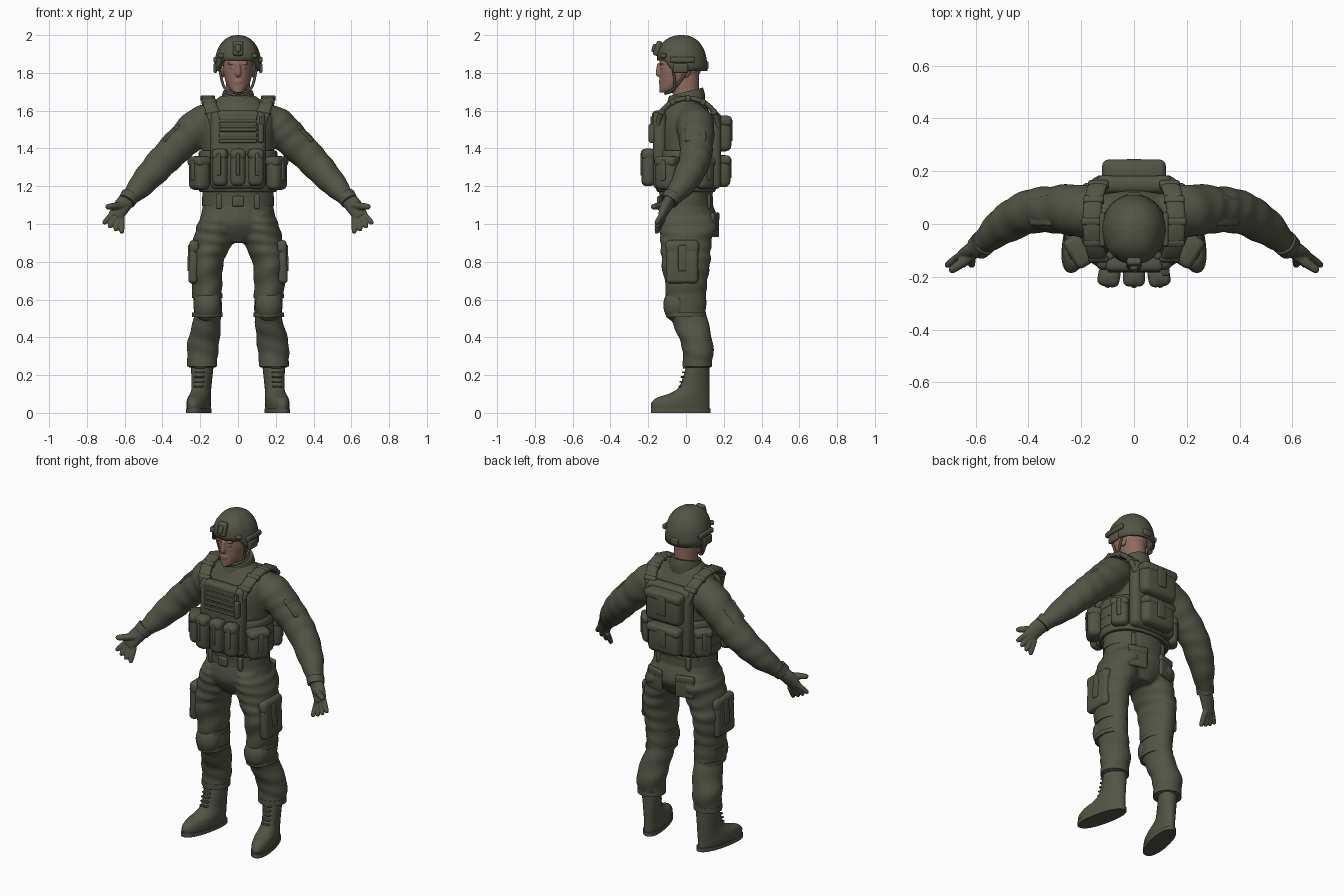
import bpy, bmesh, math
from mathutils import Vector, Matrix

cube = bpy.data.objects.get("Cube")
if cube:
    bpy.data.objects.remove(cube, do_unlink=True)


def material(name, colour):
    mat = bpy.data.materials.new(name)
    mat.use_nodes = True
    mat.diffuse_color = (*colour, 1)
    mat.node_tree.nodes["Principled BSDF"].inputs["Base Color"].default_value = (*colour, 1)
    return mat


olive = material("olive fabric", (.085, .09, .06))
skin = material("skin", (.27, .15, .115))


def spline(rings, steps):
    """Smoothly resample rings of centre, width radius and depth radius."""
    points = [rings[0], *rings, rings[-1]]
    out = []
    for a, b, c, d in zip(points, points[1:], points[2:], points[3:]):
        for k in range(steps):
            t = k / steps
            out.append(b + (c - a) * t / 2 + (a * 2 - b * 5 + c * 4 - d) * t * t / 2
                       + (b * 3 - a - c * 3 + d) * t ** 3 / 2)
    return out + [rings[-1]]


def loft(bm, rings, side=1, across=None, square=2, folds=0, steps=5, sides=24):
    """Closed tube; rings lie flat, or square to the path if an across axis is given."""
    rings = [Vector((r[0] * side, *r[1:], r[-1])[:5]) for r in rings]
    path = spline(rings, steps)
    loops = []
    for i, ring in enumerate(path):
        u, v = Vector((1, 0, 0)), Vector((0, 1, 0))
        if across:
            ahead, behind = path[min(i + 1, len(path) - 1)], path[max(i - 1, 0)]
            along = Vector((ahead - behind)[:3]).normalized()
            u = Vector(across).cross(along).normalized()
            v = along.cross(u)
        loop = []
        for k in range(sides):
            angle = math.tau * k / sides
            cosine, sine = math.cos(angle), math.sin(angle)
            crease = 1 + folds * math.sin(i * 1.3 + 2 * math.sin(angle + i * .2))
            x = math.copysign(abs(cosine) ** (2 / square), cosine) * ring[3] * crease
            y = math.copysign(abs(sine) ** (2 / square), sine) * ring[4] * crease
            loop.append(bm.verts.new(Vector(ring[:3]) + u * x + v * y))
        loops.append(loop)
    for low, high in zip(loops, loops[1:]):
        for k in range(sides):
            bm.faces.new((low[k - 1], low[k], high[k], high[k - 1]))
    bm.faces.new(loops[0][::-1])
    bm.faces.new(loops[-1])


def column(*profile, x=0, y=0, pin=0):
    """Rings from (height, width, depth); pin keeps the front or back edge in line."""
    return [(x, y + pin * depth, z, width, depth) for z, width, depth in profile]


def band(bm, at, width, depth, height, square=2):
    x, y, z = at
    ends = [(x, y, z + end * height / 2, width, depth) for end in (-1, 1)]
    loft(bm, ends, square=square, steps=1, sides=40)


def box(bm, at, size, bevel=.01, pitch=0, roll=0, yaw=0):
    old = set(bm.verts)
    verts = bmesh.ops.create_cube(bm, size=1)["verts"]
    bmesh.ops.scale(bm, vec=size, verts=verts)
    edges = list({edge for vert in verts for edge in vert.link_edges})
    bmesh.ops.bevel(bm, geom=edges, offset=min(bevel, min(size) * .4), segments=3,
                    profile=.5, affect="EDGES")
    place = Matrix.Translation(at)
    for angle, axis in ((yaw, "Z"), (roll, "Y"), (pitch, "X")):
        place = place @ Matrix.Rotation(math.radians(angle), 4, axis)
    bmesh.ops.transform(bm, matrix=place, verts=[v for v in bm.verts if v not in old])


def ball(bm, at, radii):
    place = Matrix.Translation(at) @ Matrix.Diagonal((*radii, 1))
    bmesh.ops.create_uvsphere(bm, u_segments=24, v_segments=16, radius=1, matrix=place)


def finish(name, bm, mat=olive, mirror=False, fuse=0, warp=None):
    if warp:
        for vert in bm.verts:
            vert.co = warp(vert.co)
    bmesh.ops.recalc_face_normals(bm, faces=bm.faces)
    mesh = bpy.data.meshes.new(name)
    bm.to_mesh(mesh)
    bm.free()
    mesh.materials.append(mat)
    mesh.shade_smooth()
    mesh.set_sharp_from_angle(angle=math.radians(50))
    part = bpy.data.objects.new(name, mesh)
    bpy.context.collection.objects.link(part)
    if fuse:
        remesh = part.modifiers.new("fuse", "REMESH")
        remesh.mode, remesh.voxel_size, remesh.use_smooth_shade = "VOXEL", fuse, True
        soften = part.modifiers.new("soften", "SMOOTH")
        soften.iterations, soften.factor = 4, .5
    if mirror:
        part.modifiers.new("mirror", "MIRROR")
    return part


def pouch(name, at, size, turn=0, tilt=0, mirror=False):
    """Rounded pouch with a lid and a closing strap on its outer face."""
    bm = bmesh.new()
    width, depth, height = size
    box(bm, (0, 0, 0), size, bevel=.03)
    box(bm, (0, 0, height * .34), (width * 1.05, depth * 1.08, height * .3), bevel=.025)
    box(bm, (0, -depth / 2, height * .08), (width * .25, .014, height * .6))
    place = (Matrix.Translation(at) @ Matrix.Rotation(math.radians(tilt), 4, "Y")
             @ Matrix.Rotation(math.radians(turn), 4, "Z"))
    finish(name, bm, mirror=mirror, warp=lambda co: place @ co)


# Trousers: pelvis and both legs fused
bm = bmesh.new()
loft(bm, [(0, .01, .9, .08, .1), (0, .01, .96, .19, .14), (0, .01, 1.02, .2, .16),
          (0, 0, 1.13, .18, .13)])
leg = [(.19, .06, .24, .075), (.185, .06, .36, .085), (.16, .01, .52, .073, .1),
       (.165, 0, .66, .08, .11), (.165, 0, .8, .09, .13), (.135, 0, .9, .105, .135),
       (.115, .01, 1, .1, .155), (.1, 0, 1.06, .08, .13)]
for side in (1, -1):
    loft(bm, leg, side, folds=.035, steps=7)
finish("trousers", bm, fuse=.009)

# Jacket: chest and both sleeves fused
bm = bmesh.new()
loft(bm, column((1.11, .19, .14), (1.35, .19, .15), (1.5, .2, .15), (1.58, .19, .13),
                (1.64, .14, .1), (1.68, .09, .08)))
sleeve = [(.1, .03, 1.57, .08), (.2, .05, 1.52, .1), (.3, .055, 1.43, .09),
          (.4, .045, 1.33, .083), (.5, -.01, 1.22, .07), (.58, -.08, 1.13, .042)]
for side in (1, -1):
    loft(bm, sleeve, side, across=(0, 1, 0), folds=.03, steps=7)
finish("jacket", bm, fuse=.009)

# Collar, higher at the back
bm = bmesh.new()
loft(bm, column((1.6, .1, .1), (1.66, .09, .1), (1.7, .08, .09)))
finish("collar", bm, warp=lambda co: Vector((co.x, co.y, co.z + co.y / 4)))

# Cuffs and gloved hands
bm = bmesh.new()
loft(bm, [(.57, -.07, 1.15, .05), (.59, -.09, 1.12, .047)], across=(0, 1, 0))
finish("cuff", bm, mirror=True)


def finger(bm, base, reach, radius):
    taper = ((0, 1), (.5, 1), (.9, .8), (1, .3))
    rings = [(*(Vector(base) + Vector(reach) * t), radius * scale) for t, scale in taper]
    loft(bm, rings, across=(0, 1, 0), sides=12)


bm = bmesh.new()
loft(bm, [(.57, -.08, 1.14, .04, .03), (.61, -.1, 1.1, .045, .03), (.65, -.13, 1.04, .04, .02)],
     across=(0, 1, 0))
for i in range(4):
    spread = math.radians(-48 - 14 * i)
    finger(bm, (.66 - .015 * i, -.12, 1.06 - .01 * i),
           (.08 * math.cos(spread), -.04, .08 * math.sin(spread)), .015)
finger(bm, (.6, -.11, 1.1), (.1, -.07, -.01), .019)
finish("glove", bm, mirror=True, fuse=.005)


# Boots, toes turned out
def toe_out(co):
    return Vector((co.x + (.06 - co.y) * .2, co.y, co.z))


bm = bmesh.new()
loft(bm, column((.02, .055, .154), (.05, .057, .155), (.08, .055, .14), (.1, .052, .11),
                (.14, .05, .08), (.26, .06, .06), x=.19, y=.125, pin=-1))
for i in range(5):
    box(bm, (.19, .006 * i - .03, .14 + .025 * i), (.05, .02, .01))
band(bm, (.19, -.028, .012), .057, .157, .024, square=2.3)
finish("boot", bm, mirror=True, warp=toe_out)

# Knee pads with straps, and trouser hems
bm = bmesh.new()
ball(bm, (.163, -.05, .57), (.073, .07, .09))
for height in (.52, .62):
    band(bm, (.163, 0, height), .08, .106, .025)
band(bm, (.19, .06, .26), .08, .078, .03)
finish("knee_pad_and_hem", bm, mirror=True)

# Pockets on thighs and upper sleeves, flat seat pockets
pouch("cargo_pocket", (.235, -.02, .8), (.17, .05, .23), turn=90, tilt=-2, mirror=True)
pouch("sleeve_pocket", (.35, .05, 1.48), (.11, .02, .12), turn=90, tilt=-45, mirror=True)
bm = bmesh.new()
box(bm, (.1, .153, .99), (.11, .02, .12), yaw=-16)
box(bm, (.1, .154, 1.04), (.115, .022, .04), yaw=-16)
finish("seat_pocket", bm, mirror=True)

# Belt with buckle and loops
bm = bmesh.new()
band(bm, (0, 0, 1.12), .19, .143, .05)
box(bm, (0, -.143, 1.12), (.06, .02, .055))
for x in (-.1, .1):
    for y in (-.12, .12):
        box(bm, (x, y, 1.12), (.03, .02, .08))
finish("belt", bm)

# Armour vest: waist band, front and back plates, webbing
bm = bmesh.new()
loft(bm, column((1.17, .2, .15), (1.2, .21, .16), (1.36, .21, .16), (1.39, .2, .15)), square=2.3)
for y in (-.14, .15):
    box(bm, (0, y, 1.39), (.29, .07, .41), bevel=.03)
box(bm, (0, -.15, 1.54), (.22, .06, .12), bevel=.02)
for i in range(5):
    box(bm, (0, -.178, 1.44 + i * .03), (.2, .01, .02))
for i in range(3):
    band(bm, (0, 0, 1.22 + i * .06), .212, .162, .02, square=2.3)
finish("armour_vest", bm)

# Padded shoulder straps arching front to back, with cross bars
bm = bmesh.new()
arch = []
for i in range(7):
    angle = math.pi * i / 6
    rise = math.sin(angle)
    spot = (.11 + .05 * rise, .01 - .16 * math.cos(angle), 1.52 + .145 * rise)
    arch.append((*spot, .014, .035))
    if 0 < i < 6:
        box(bm, spot, (.078, .03, .033), pitch=90 - math.degrees(angle))
loft(bm, arch, across=(1, 0, 0), square=3)
finish("shoulder_strap", bm, mirror=True)

# Pouches around the vest
for place, label in zip((-1, 0, 1), ("right", "middle", "left")):
    pouch(label + "_magazine_pouch", (place * .095, -.2, 1.3), (.08, .07, .2), turn=place * 10)
pouch("side_front_pouch", (.205, -.1, 1.27), (.12, .08, .18), turn=58, mirror=True)
pouch("side_back_pouch", (.185, .1, 1.27), (.1, .07, .17), turn=130, mirror=True)
pouch("back_upper_pouch", (0, .19, 1.48), (.23, .1, .19), turn=180)
pouch("back_lower_pouch", (0, .19, 1.28), (.21, .09, .17), turn=180)

# Radio on the chest
bm = bmesh.new()
box(bm, (.12, -.18, 1.48), (.03, .035, .1))
band(bm, (.12, -.18, 1.54), .007, .007, .06)
finish("chest_radio", bm)

# Head with neck and features
bm = bmesh.new()
loft(bm, column((1.695, .02, .03), (1.71, .04, .05), (1.74, .06, .08), (1.78, .073, .1),
                (1.83, .08, .11), (1.93, .06, .09), y=-.14, pin=1))
band(bm, (0, 0, 1.71), .065, .07, .18)
loft(bm, column((1.78, .01, .01), (1.8, .017, .017), (1.85, .01, .01), y=-.143))
ball(bm, (0, -.134, 1.757), (.025, .01, .007))
ball(bm, (0, -.134, 1.746), (.02, .01, .006))
ball(bm, (0, -.12, 1.714), (.02, .02, .016))
for side in (1, -1):
    ball(bm, (side * .03, -.128, 1.85), (.026, .012, .008))
    ball(bm, (side * .03, -.124, 1.83), (.015, .012, .008))
    ball(bm, (side * .08, 0, 1.81), (.012, .024, .035))
finish("head", bm, skin, fuse=.004)

# Helmet shell: high brow, low sides and nape
bm = bmesh.new()
rows, columns = 14, 48
crown, shell = bm.verts.new((0, -.02, 2)), []
for i in range(1, rows + 1):
    slope = math.pi / 2 * i / rows
    reach = math.sin(slope) ** .9
    shell.append([])
    for k in range(columns):
        angle = math.tau * k / columns
        brow = min(1, max(0, -2.5 * math.sin(angle) - .9))
        rim = 1.81 + .055 * brow * brow * (3 - 2 * brow)
        shell[-1].append(bm.verts.new((.125 * reach * math.cos(angle),
                                       .133 * reach * math.sin(angle) - .02,
                                       rim + (2 - rim) * math.cos(slope) ** .8)))
for k in range(columns):
    bm.faces.new((crown, shell[0][k - 1], shell[0][k]))
    for upper, lower in zip(shell, shell[1:]):
        bm.faces.new((upper[k - 1], lower[k - 1], lower[k], upper[k]))
thickness = finish("helmet_shell", bm).modifiers.new("thickness", "SOLIDIFY")
thickness.thickness, thickness.offset = .012, -1

# Helmet fittings: front mount, rear dial, side rails and ear covers
bm = bmesh.new()
box(bm, (0, -.15, 1.93), (.055, .03, .08), pitch=-18)
box(bm, (0, -.165, 1.93), (.03, .03, .045), pitch=-18)
box(bm, (0, .11, 1.84), (.05, .02, .04))
for side in (1, -1):
    box(bm, (side * .12, -.02, 1.87), (.02, .13, .03))
    box(bm, (side * .12, -.03, 1.825), (.02, .08, .05))
    box(bm, (side * .085, -.115, 1.89), (.03, .04, .025), yaw=side * 48)
finish("helmet_fittings", bm)

# Chin straps
bm = bmesh.new()
for y in (-.07, .02):
    loft(bm, [(.1, y, 1.83, .007), (.07, -.06, 1.72, .007), (0, -.11, 1.69, .007)],
         across=(0, 1, 0), sides=10)
finish("chin_strap", bm, mirror=True)
